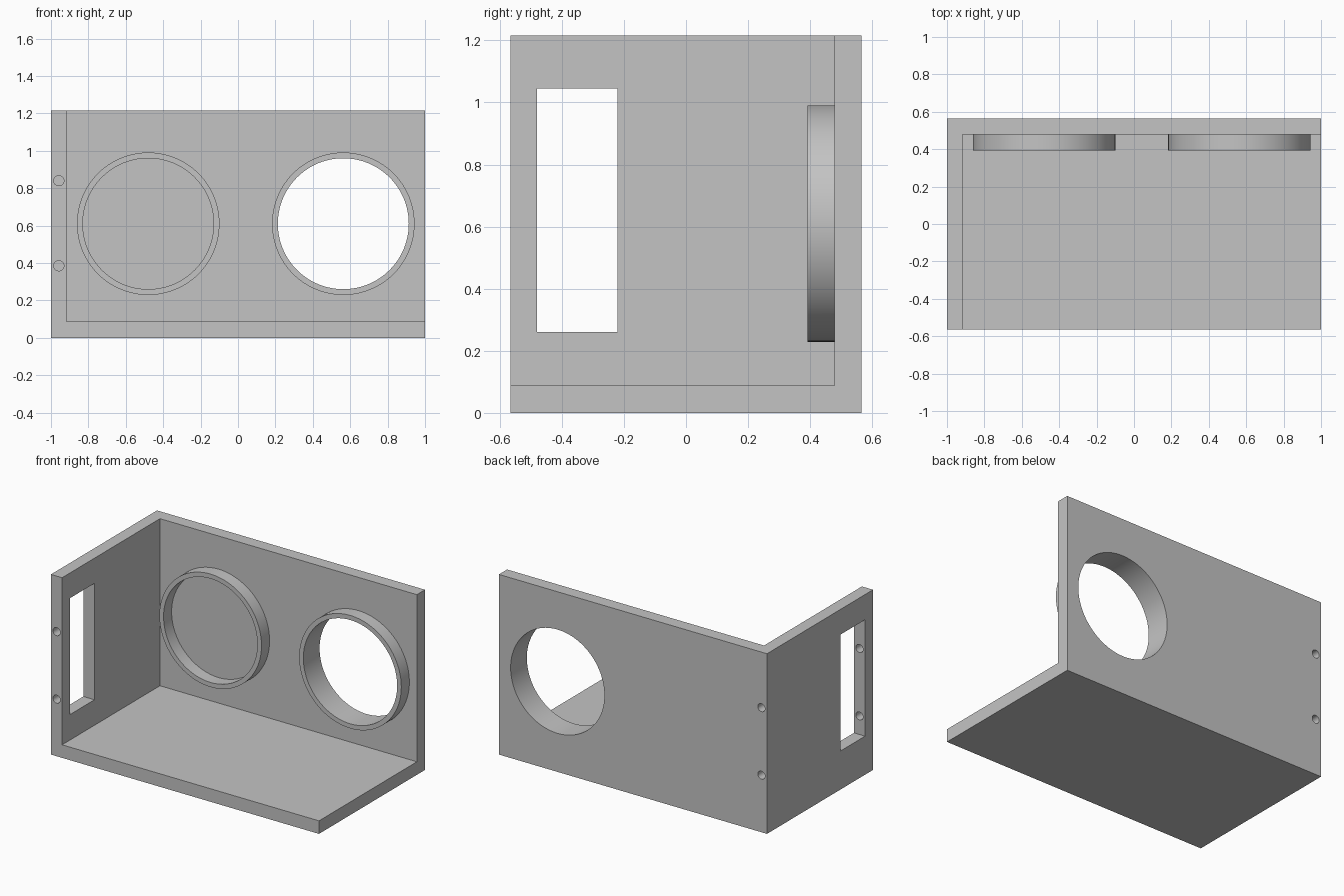
import bpy, bmesh, math
from mathutils import Matrix, Vector

cube = bpy.data.objects.get("Cube")
if cube:
    bpy.data.objects.remove(cube, do_unlink=True)

grey = bpy.data.materials.new("light_grey")
grey.use_nodes = True
COLOR = (0.55, 0.55, 0.55, 1)
grey.diffuse_color = COLOR
grey.node_tree.nodes["Principled BSDF"].inputs["Base Color"].default_value = COLOR

# Overall extents and inner faces of the three panels
X, Y, TOP = 1.0, 0.565, 1.215
SIDE_IN, BACK_IN, FLOOR_TOP = -0.917, 0.478, 0.088
RING_FRONT, RING_Z = 0.392, 0.61


def add_object(name, bm):
    mesh = bpy.data.meshes.new(name)
    bm.to_mesh(mesh)
    bm.free()
    obj = bpy.data.objects.new(name, mesh)
    bpy.context.collection.objects.link(obj)
    return obj


def box(name, low, high):
    low, high = Vector(low), Vector(high)
    bm = bmesh.new()
    bmesh.ops.create_cube(bm, size=1, matrix=Matrix.Translation((low + high) / 2)
                          @ Matrix.Diagonal((high - low).to_4d()))
    return add_object(name, bm)


def cylinder(name, x, z, radius, y0, y1, sides=96):
    bm = bmesh.new()
    place = Matrix.Translation((x, (y0 + y1) / 2, z)) @ Matrix.Rotation(math.pi / 2, 4, "X")
    bmesh.ops.create_cone(bm, cap_ends=True, segments=sides, radius1=radius,
                          radius2=radius, depth=y1 - y0, matrix=place)
    return add_object(name, bm)


def combine(target, tool, operation):
    tool.hide_render = True
    mod = target.modifiers.new("combine", "BOOLEAN")
    mod.operation, mod.object, mod.solver = operation, tool, "EXACT"
    bpy.context.view_layer.objects.active = target
    bpy.ops.object.modifier_apply(modifier=mod.name)
    bpy.data.objects.remove(tool, do_unlink=True)


# Floor, back panel and side panel: a block with one corner hollowed out
body = box("speaker_bracket", (-X, -Y, 0), (X, Y, TOP))
combine(body, box("hollow", (SIDE_IN, -2, FLOOR_TOP), (2, BACK_IN, 2)), "DIFFERENCE")

# Raised rings: the left recess is closed, the right bore passes through
for x, bore_end in ((-0.48, BACK_IN), (0.563, 1)):
    combine(body, cylinder("ring", x, RING_Z, 0.381, RING_FRONT, 0.52), "UNION")
    combine(body, cylinder("bore", x, RING_Z, 0.35, 0, bore_end), "DIFFERENCE")

# Side window
combine(body, box("window", (-2, -0.48, 0.26), (-0.8, -0.22, 1.045)), "DIFFERENCE")

# Screw holes: front pair opens into the window, back pair is blind
for z in (0.385, 0.84):
    for y0, y1 in ((-0.7, -0.4), (0.47, 0.7)):
        combine(body, cylinder("screw_hole", -0.958, z, 0.027, y0, y1, 32), "DIFFERENCE")

# One colour, smooth round walls with crisp edges
body.data.materials.clear()
body.data.materials.append(grey)
for face in body.data.polygons:
    face.material_index = 0
bpy.ops.object.select_all(action="DESELECT")
body.select_set(True)
bpy.context.view_layer.objects.active = body
bpy.ops.object.shade_smooth_by_angle(angle=math.radians(30))
